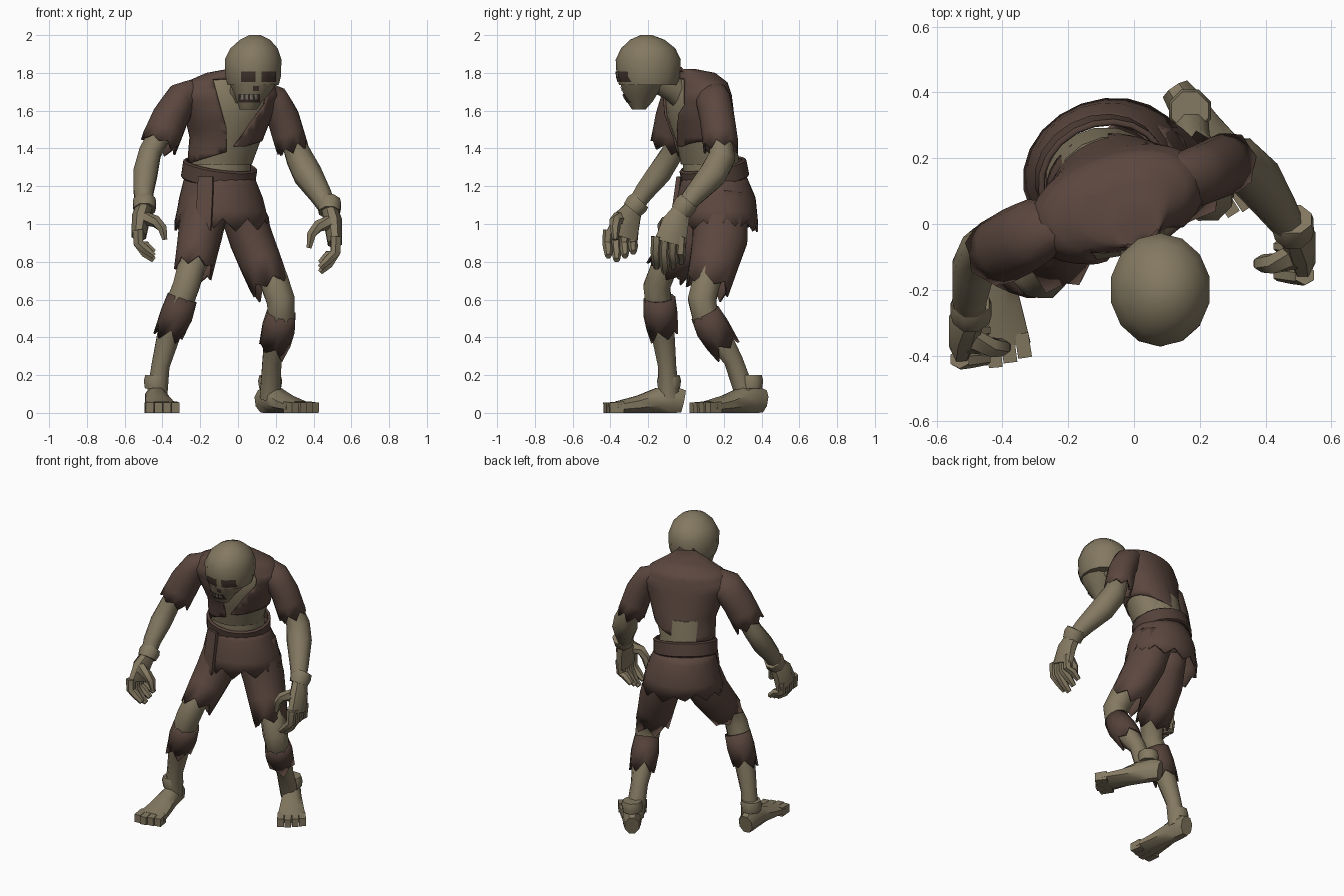
import bpy, bmesh, math, random
from mathutils import Vector

random.seed(4)
if "Cube" in bpy.data.objects:
    bpy.data.objects.remove(bpy.data.objects["Cube"])


def make_material(name, rgb):
    mat = bpy.data.materials.new(name)
    mat.use_nodes = True
    mat.diffuse_color = (*rgb, 1)
    mat.node_tree.nodes["Principled BSDF"].inputs["Base Color"].default_value = (*rgb, 1)
    return mat


skin = make_material("skin", (.23, .19, .12))
cloth = make_material("brown cloth", (.105, .063, .049))
wrap = make_material("dark wrap", (.088, .053, .041))
dark = make_material("dark hollow", (.05, .031, .023))
bone = make_material("teeth", (.25, .235, .2))
parts = []


def finish(name, bm, mat):
    mesh = bpy.data.meshes.new(name)
    bm.to_mesh(mesh)
    bm.free()
    mesh.materials.append(mat)
    obj = bpy.data.objects.new(name, mesh)
    bpy.context.collection.objects.link(obj)
    parts.append(obj)
    return obj


def refined(rows, steps):
    """Insert evenly spaced rows between the given ones."""
    out = []
    for first, second in zip(rows, rows[1:]):
        for k in range(steps):
            out.append([p + (q - p) * k / steps for p, q in zip(first, second)])
    return out + [list(rows[-1])]


def tube(name, rows, mat, sides=8, yaw=0, axis=None, hem=0, hollow=False, steps=1, slices=(), cut=None):
    """Skin rings of (x, y, z, half width, half depth); the last ring may be ragged."""
    bm = bmesh.new()
    rows = refined(rows, steps)
    centres = [Vector(row[:3]) for row in rows]
    rings = []
    for n, row in enumerate(rows):
        along = Vector(axis) if axis else centres[min(n + 1, len(rows) - 1)] - centres[max(n - 1, 0)]
        along.normalize()
        side = Vector((math.cos(yaw), math.sin(yaw), 0))
        side = (side - along * side.dot(along)).normalized()
        depth = along.cross(side)
        width, thick = row[3], row[-1]
        ring = []
        for i in range(sides):
            turn = math.tau * (i + .5) / sides
            grow = 1 / math.cos(math.pi / sides)
            point = centres[n] + (side * math.cos(turn) * width + depth * math.sin(turn) * thick) * grow
            if hem and n == len(rows) - 1:
                point += along * hem * random.uniform(.3, 1) * (1 if i % 2 else -.6)
            ring.append(bm.verts.new(point))
        rings.append(ring)
    for upper, lower in zip(rings, rings[1:]):
        for i in range(sides):
            j = (i + 1) % sides
            bm.faces.new((upper[i], upper[j], lower[j], lower[i]))
    if not hollow:
        bm.faces.new(rings[0])
        bm.faces.new(rings[-1])
    bmesh.ops.recalc_face_normals(bm, faces=bm.faces)
    for point, normal, trim in slices:
        bmesh.ops.bisect_plane(bm, geom=bm.verts[:] + bm.edges[:] + bm.faces[:], plane_co=point,
                               plane_no=normal.normalized(), clear_inner=trim)
    if cut:
        gone = [f for f in bm.faces if cut(f.calc_center_median())]
        bmesh.ops.delete(bm, geom=gone, context="FACES")
    obj = finish(name, bm, mat)
    if hollow:
        obj.modifiers.new("cloth thickness", "SOLIDIFY").thickness = .012
    return obj


# Torso: skin underneath, torn open shirt on top
shirt_rows = [(.04, -.08, 1.815, .02, .02), (.01, -.01, 1.82, .07, .06), (-.03, .04, 1.80, .14, .11),
              (-.05, .06, 1.75, .24, .145), (-.05, .06, 1.68, .28, .165), (-.05, .07, 1.58, .24, .175),
              (-.06, .1, 1.46, .20, .165), (-.09, .12, 1.33, .18, .155)]
chest_rows = [(x, y, z - .015, a * .92, b * .92) for x, y, z, a, b in shirt_rows[1:]]
UP, DOWN = (0, 0, 1), (0, 0, -1)
twist = .35

# Straight edges of the shirt tear, as (point, normal, trim away below) planes
notch, collar_left = Vector((-.06, 0, 1.5)), Vector((.96, 0, .26))
lapel, collar_right = Vector((-.03, 0, 1.4)), Vector((-1, 0, .75))
throat, flap, front = Vector((0, 0, 1.77)), Vector((0, 0, 1.41)), Vector((0, -.01, 0))
tear = [(Vector((-.05, 0, 1.385)), Vector((-.3, 0, 1)), True),
        (notch, collar_left, False), (notch, Vector((1, 0, 0)), False),
        (lapel, collar_right, False), (throat, Vector(UP), False),
        (flap, Vector(UP), False), (front, Vector((0, 1, 0)), False)]


def opening(c):
    beyond_left = (c - notch).dot(collar_left) > 0 if c.z > notch.z else c.x > notch.x
    inside = beyond_left and ((c - lapel).dot(collar_right) > 0 or c.z < flap.z)
    return c.y < front.y and c.z < throat.z and inside


tube("chest", chest_rows, skin, 20, twist, UP)
tube("abdomen", [(-.08, .12, 1.48, .16, .14), (-.09, .13, 1.36, .16, .145),
                 (-.1, .14, 1.2, .17, .15)], skin, 16, twist, UP)
tube("torn_shirt", shirt_rows, cloth, 32, twist, DOWN, .02, True, 3, tear, opening)
tube("neck", [(-.01, .02, 1.64, .07), (.03, -.07, 1.72, .07), (.07, -.16, 1.77, .07)], skin)

# Hips: belt, ragged skirt and hanging sash
tilt = Vector((.15, -.2, 1)).normalized()
middle = Vector((-.1, .15, 1.27))
belt_rows = [(*(middle + tilt * h), .2 - inset, .175 - inset)
             for h, inset in ((.05, .012), (.04, 0), (-.04, 0), (-.05, .012))]
tube("belt", belt_rows, wrap, 20, twist, tilt, hollow=True)
tube("skirt", [(-.1, .15, 1.27, .18, .16), (-.09, .16, 1.14, .222, .205),
               (-.085, .16, 1.0, .255, .217)], cloth, 22, twist, DOWN, .055, True, 2)
tube("sash", [(-.17, -.03, 1.25, .04, .012), (-.175, -.048, 1.12, .042, .012),
              (-.18, -.064, .96, .038, .012)], cloth, 4, -.23, hem=.02)

# Trouser legs
tube("right_trouser", [(-.16, .12, 1.14, .12, .14), (-.2, .04, .95, .115, .13),
                       (-.235, -.1, .76, .1, .11)], cloth, 12, hem=.05, hollow=True, steps=2)
tube("left_trouser", [(0, .18, 1.14, .12, .15), (.07, .18, .92, .115, .145),
                      (.165, .12, .68, .105, .115)], cloth, 12, hem=.055, hollow=True, steps=2)

# Bare legs with ragged calf wraps
tube("right_leg", [(-.21, -.03, .88, .08), (-.25, -.12, .76, .07), (-.275, -.155, .67, .07),
                   (-.325, -.14, .54, .07), (-.37, -.12, .4, .06), (-.41, -.1, .25, .048),
                   (-.43, -.09, .08, .055)], skin)
tube("left_leg", [(.13, .15, .82, .08), (.19, .11, .7, .075), (.225, .085, .6, .075),
                  (.23, .1, .52, .07), (.21, .16, .42, .07), (.18, .25, .28, .05),
                  (.17, .32, .08, .055)], skin)
tube("right_calf_wrap", [(-.295, -.14, .61, .08), (-.325, -.135, .52, .086),
                         (-.36, -.125, .43, .078)], wrap, 10, hem=.05, hollow=True)
tube("left_calf_wrap", [(.23, .1, .53, .075), (.215, .14, .45, .086),
                        (.195, .195, .36, .08)], wrap, 10, hem=.06, hollow=True)


def foot(side, ankle, heading):
    """Ankle cuff, wedge foot and four blunt toes pointing along the heading."""
    base, ahead = Vector((*ankle, 0)), Vector((*heading, 0)).normalized()
    across = Vector((-ahead.y, ahead.x, 0))
    yaw = math.atan2(across.y, across.x)

    def at(reach, height, shift=0):
        return base + ahead * reach + across * shift + Vector((0, 0, height))

    shape = [(-.075, .045, .06), (-.02, .055, .072), (.06, .06, .066), (.16, .074, .046), (.28, .09, .03)]
    tube(side + "_foot", [(*at(d, h), w, h) for d, w, h in shape], skin, 8, yaw)
    tube(side + "_ankle_cuff", [(*at(0, .13), .058), (*at(0, .17), .064), (*at(0, .2), .056)], skin)
    for i in range(4):
        shift = (i - 1.5) * .046
        length = .345 - .01 * abs(i - 1)
        tube(f"{side}_toe_{i}", [(*at(.25, .03, shift * .95), .021, .03),
                                 (*at(length, .027, shift), .021, .027)], skin, 4, yaw)


foot("right", (-.435, -.09), (.11, -1))
foot("left", (.17, .345), (.2, -.29))

# Arms and ragged sleeves
tube("right_arm", [(-.33, -.02, 1.64, .06), (-.41, -.05, 1.48, .058), (-.465, -.07, 1.38, .058),
                   (-.49, -.14, 1.27, .063), (-.5, -.22, 1.17, .052), (-.495, -.275, 1.09, .042)], skin)
tube("left_arm", [(.25, .17, 1.54, .055), (.285, .185, 1.45, .058), (.325, .19, 1.35, .07),
                  (.37, .14, 1.26, .073), (.44, .04, 1.15, .055), (.478, -.02, 1.08, .043)], skin)
tube("right_sleeve", [(-.2, .01, 1.69, .06, .085), (-.3, -.025, 1.66, .085, .105),
                      (-.36, -.055, 1.56, .095, .105), (-.415, -.085, 1.43, .1, .1)],
     cloth, 14, hem=.04, hollow=True, steps=2)
tube("left_sleeve", [(.1, .12, 1.69, .06, .09), (.19, .145, 1.655, .08, .09),
                     (.24, .165, 1.56, .085, .09), (.285, .185, 1.41, .085, .092)],
     cloth, 14, hem=.04, hollow=True, steps=2)


def hand(side, wrist, inward, stretch):
    """Cuff, palm, four curled fingers and a thumb hooked toward the body."""
    base = Vector(wrist)

    def at(x, y, z):
        return base + Vector((x * inward, y, z * stretch))

    tube(side + "_cuff", [(*at(0, .035, .035), .055), (*at(0, .015, .015), .062),
                          (*at(0, -.01, -.015), .055)], skin)
    tube(side + "_palm", [(*at(0, 0, 0), .042, .045), (*at(-.02, -.035, -.06), .048, .07),
                          (*at(-.03, -.065, -.15), .038, .084)], skin)
    for i in range(4):
        y = -.07 + (i - 1.5) * .044
        drop = .02 * abs(i - 1)
        tube(f"{side}_finger_{i}", [(*at(-.035, y, -.12), .028, .025), (*at(-.032, y - .005, -.19), .026, .023),
                                    (*at(.005, y, drop - .24), .023, .021),
                                    (*at(.05, y, drop - .275), .015)], skin, 6)
    tube(side + "_thumb", [(*at(0, -.08, -.06), .034), (*at(.06, -.1, -.075), .028),
                           (*at(.095, -.1, -.11), .024), (*at(.108, -.1, -.17), .013)], skin, 6)


hand("right", (-.495, -.275, 1.09), 1, 1.02)
hand("left", (.484, -.02, 1.08), -1, 1.22)

# Head: heavy bald cranium with a flat underside, over a narrow jaw
head = tube("cranium", [(.08, -.2, 1.735, .135, .15), (.08, -.2, 1.78, .147, .163),
                        (.08, -.2, 1.87, .15, .168), (.085, -.2, 1.93, .125, .14),
                        (.09, -.205, 1.975, .08, .09), (.09, -.21, 2, .03, .03)], skin, 14, axis=UP)
face = tube("face", [(.055, -.25, 1.605, .045, .035), (.062, -.245, 1.65, .068, .07),
                     (.075, -.24, 1.7, .1, .095), (.08, -.23, 1.75, .125, .12)], skin, 12, axis=UP)


def face_patch(name, x, z, width, height, mat, target, lift=.004):
    """Thin plate wrapped onto the front of the head."""
    bm = bmesh.new()
    bmesh.ops.create_grid(bm, x_segments=6, y_segments=4, size=.5)
    bmesh.ops.scale(bm, vec=(width, height, 1), verts=bm.verts)
    obj = finish(name, bm, mat)
    obj.location = (x, -.5, z)
    obj.rotation_euler.x = math.pi / 2
    mod = obj.modifiers.new("fit", "SHRINKWRAP")
    mod.target = target
    mod.wrap_method = "PROJECT"
    mod.wrap_mode = "ABOVE_SURFACE"
    mod.use_project_z = True
    mod.use_negative_direction = True
    mod.use_positive_direction = False
    mod.offset = lift


for label, x in (("right", .055), ("left", .16)):
    face_patch(label + "_eye_socket", x, 1.78, .075, .055, dark, head)
face_patch("nose_hole", .095, 1.718, .03, .026, dark, face)
face_patch("mouth", .06, 1.668, .11, .045, dark, face)
for i in range(4):
    face_patch(f"tooth_{i}", .025 + i * .023, 1.675, .013, .025, bone, face, .007)

# Soft shading with hard creases kept
bpy.ops.object.select_all(action="DESELECT")
for obj in parts:
    obj.select_set(True)
bpy.context.view_layer.objects.active = head
bpy.ops.object.shade_smooth_by_angle(angle=.85)
